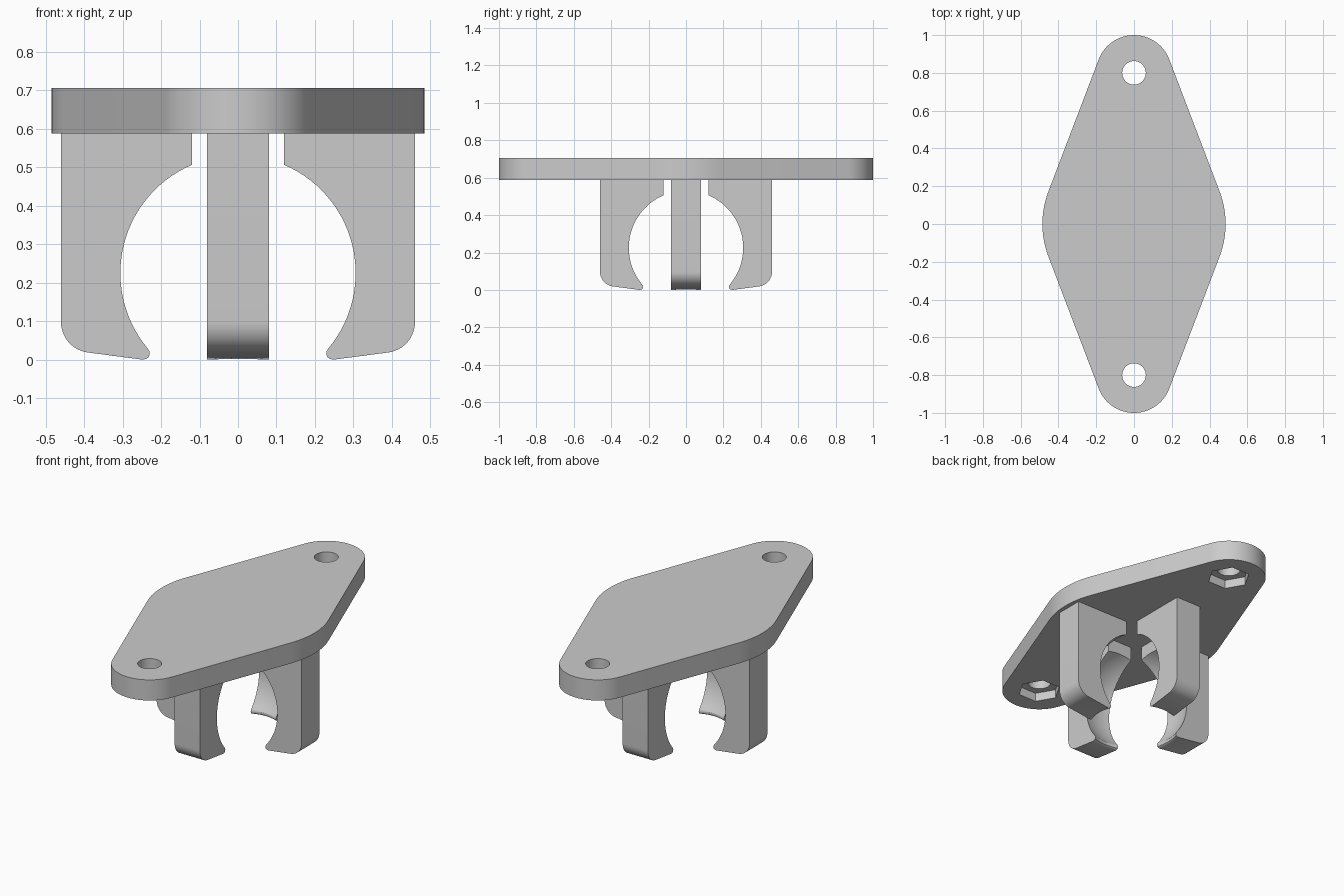
import bpy, bmesh, math

if "Cube" in bpy.data.objects:
    bpy.data.objects.remove(bpy.data.objects["Cube"])

Z0, Z1 = 0.588, 0.706            # plate underside and top
grey = bpy.data.materials.new("light_grey")
grey.diffuse_color = (0.6, 0.6, 0.6, 1)
grey.use_nodes = True
grey.node_tree.nodes["Principled BSDF"].inputs["Base Color"].default_value = grey.diffuse_color


def finish(name, bm):
    bmesh.ops.recalc_face_normals(bm, faces=bm.faces)
    me = bpy.data.meshes.new(name)
    bm.to_mesh(me)
    bm.free()
    ob = bpy.data.objects.new(name, me)
    bpy.context.collection.objects.link(ob)
    me.materials.append(grey)
    return ob


def smooth(ob):
    bpy.ops.object.select_all(action='DESELECT')
    ob.select_set(True)
    bpy.context.view_layer.objects.active = ob
    bpy.ops.object.shade_smooth_by_angle(angle=math.radians(30))


def prism(name, outline, z0, z1):
    bm = bmesh.new()
    face = bm.faces.new([bm.verts.new((x, y, z0)) for x, y in outline])
    ext = bmesh.ops.extrude_face_region(bm, geom=[face])["geom"]
    bmesh.ops.translate(bm, vec=(0, 0, z1 - z0),
                        verts=[v for v in ext if isinstance(v, bmesh.types.BMVert)])
    return finish(name, bm)


def arc(cx, cy, r, a0, a1, n):
    return [(cx + r * math.cos(a0 + (a1 - a0) * i / n),
             cy + r * math.sin(a0 + (a1 - a0) * i / n)) for i in range(n + 1)]


# Mounting plate: a wide middle arc joined by tangents to two end arcs
R_MID, R_END, Y_END = 0.485, 0.2, 0.8
t = math.asin((R_MID - R_END) / Y_END)
outline = (arc(0, 0, R_MID, -t, t, 16)
           + arc(0, Y_END, R_END, t, math.pi - t, 40)
           + arc(0, 0, R_MID, math.pi - t, math.pi + t, 16)
           + arc(0, -Y_END, R_END, math.pi + t, 2 * math.pi - t, 40))
plate = prism("mounting_plate", outline, Z0, Z1)

# Screw holes with hexagonal nut pockets underneath
for side in (-1, 1):
    for kind, r, n, top in (("nut_pocket", 0.115, 6, Z0 + 0.05),
                            ("screw_hole", 0.0625, 48, Z1 + 0.05)):
        ring = arc(0, side * Y_END, r, 0, 2 * math.pi, n)[:-1]
        cutter = prism(kind + "_cutter", ring, Z0 - 0.05, top)
        cutter.hide_render = True
        cutter.hide_set(True)
        mod = plate.modifiers.new(kind, 'BOOLEAN')
        mod.operation, mod.solver, mod.object = 'DIFFERENCE', 'EXACT', cutter
bpy.context.view_layer.update()
cut = bpy.data.meshes.new_from_object(
    plate.evaluated_get(bpy.context.evaluated_depsgraph_get()))
plate.modifiers.clear()
plate.data = cut
for ob in [o for o in bpy.data.objects if o.name.endswith("_cutter") or "_cutter." in o.name]:
    bpy.data.objects.remove(ob)
smooth(plate)

# Clip arms: slices lofted across the width, hollowed by a ball-shaped seat
R_BALL, C_BALL, HALF, OUT, IN = 0.316, 0.225, 0.08, 0.46, 0.12


def arm_section(y):
    rho = math.sqrt(R_BALL ** 2 - y * y)
    a0 = math.acos(IN / rho)
    a1 = math.asin((0.03 - C_BALL) / rho)
    pts = [(IN, Z0 + 0.005)] + arc(0, C_BALL, rho, a0, a1, 28)
    x1 = pts[-1][0]
    lift = 0.13 * (x1 - 0.235)
    # rounded lip, then the sloping foot and its rounded outer corner
    pts += [(x1 + dx, z + lift) for dx, z in
            ((-0.005, 0.022), (-0.006, 0.014), (-0.003, 0.006), (0.003, 0.002), (0.013, 0.0))]
    pts += arc(OUT - 0.08, 0.098, 0.08, math.radians(-83), 0, 12)
    return pts + [(OUT, Z0 + 0.005)]


for k, label in enumerate(("right", "back", "left", "front")):
    bm = bmesh.new()
    ca, sa = round(math.cos(k * math.pi / 2)), round(math.sin(k * math.pi / 2))
    rows = []
    for i in range(9):
        y = HALF * (i / 4 - 1)
        rows.append([bm.verts.new((x * ca - y * sa, x * sa + y * ca, z))
                     for x, z in arm_section(y)])
    n = len(rows[0])
    for a, b in zip(rows, rows[1:]):
        for j in range(n):
            bm.faces.new((a[j], a[(j + 1) % n], b[(j + 1) % n], b[j]))
    bm.faces.new(rows[0])
    bm.faces.new(rows[-1])
    smooth(finish(label + "_clip_arm", bm))
